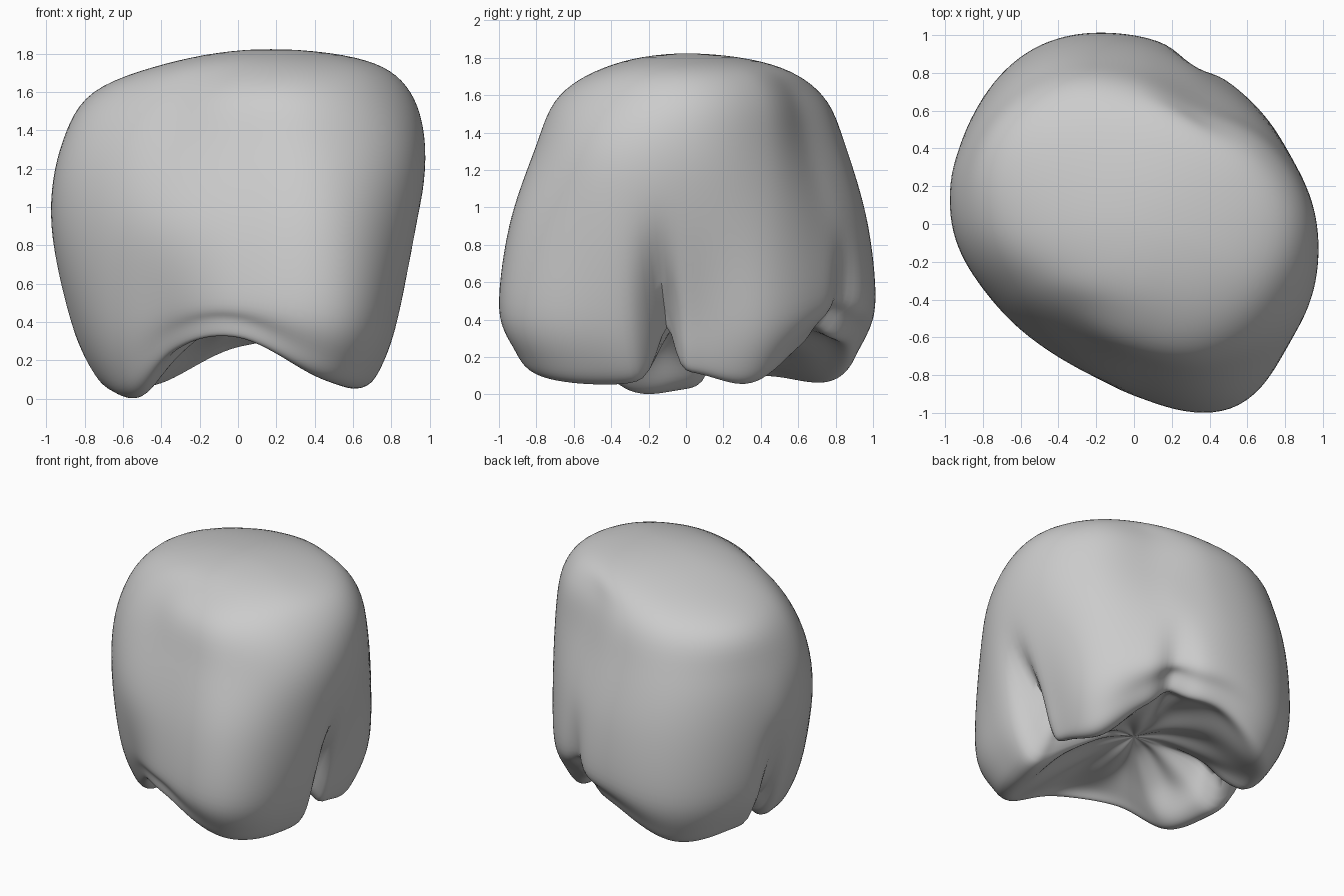
import bpy, bmesh, math

if "Cube" in bpy.data.objects:
    bpy.data.objects.remove(bpy.data.objects["Cube"])

SEGMENTS, STEPS = 144, 7
BASE_Z, APEX_Z, APEX_X = .41, 1.825, .17

# Radii every 30 degrees, counter-clockwise from +x
LOW = [.79, .88, .91, 1.0, 1.07, 1.0, .86, .80, .77, .91, 1.11, .95]
MIDDLE = [.92, .90, .87, .96, 1.04, 1.02, .965, .85, .81, .87, 1.06, 1.02]
HIGH = [.97, .87, .76, .84, .94, .96, .92, .78, .69, .75, .92, 1.01]
SHOULDER = [.90, .80, .67, .72, .79, .82, .73, .60, .54, .62, .77, .87]
# The top ring is measured around the apex
TOP = [.50, .48, .46, .46, .47, .48, .48, .44, .40, .39, .43, .49]
# Height of the lower rim at the same angles, and how far the tips lean in
RIM = [.12, .06, .27, .27, .07, .10, .03, .02, .25, .32, .10, .055]
LEAN = [.86, .80, .80, .86, .84, .80, .73, .76, .87, .93, .82, .78]


def catmull(a, b, c, d, t):
    return b + .5 * t * (c - a + t * (2 * a - 5 * b + 4 * c - d + t * (3 * (b - c) + d - a)))


def around(table, angle):
    n = len(table)
    f = angle / math.tau * n
    i = math.floor(f)
    return catmull(*(table[(i + k) % n] for k in (-1, 0, 1, 2)), f - i)


def bump(angle, degrees, width):
    off = (math.degrees(angle) - degrees + 180) % 360 - 180
    return math.exp(-(off / width) ** 2)


def profile(angle):
    """Column of (radius, height, x shift) points from the fossa up to the apex."""
    low, lean = around(LOW, angle), around(LEAN, angle)
    # Grooves between the four cusps
    slit = bump(angle, 350, 4.5)
    side = bump(angle, 69, 6)
    fold = bump(angle, 164, 5)
    rim = around(RIM, angle) + .32 * slit + .1 * side + .2 * fold
    pinch = 1 - .18 * slit - .07 * side - .1 * fold
    wrinkle = .02 * math.cos(9 * angle)
    keys = [
        (0, BASE_Z, 0),
        (low * .22, BASE_Z - .03 + wrinkle * .5, 0),
        (low * .48, .22 + .5 * rim + wrinkle, 0),
        (low * (lean - .12) * pinch, rim + .04, 0),
        (low * lean * pinch, rim, 0),
        (low * (lean + .99) / 2 * pinch, rim + .09, 0),
        (low * pinch, .39 + .4 * rim, 0),
        (around(MIDDLE, angle) * (1 - .02 * slit), .9, 0),
        (around(HIGH, angle), 1.3, 0),
        (around(SHOULDER, angle), 1.6, 0),
        (around(TOP, angle), 1.765, APEX_X),
        (0, APEX_Z, APEX_X)]
    before_end = keys[-2]
    padded = [keys[0]] + keys + [(-before_end[0],) + before_end[1:]]
    column = []
    for i in range(len(keys) - 1):
        for s in range(STEPS):
            column.append(tuple(catmull(*(padded[i + k][axis] for k in range(4)), s / STEPS)
                                for axis in range(3)))
    return column[1:]


# Crown surface: columns swept around the vertical axis, closed at both ends
bm = bmesh.new()
columns = []
for j in range(SEGMENTS):
    a = math.tau * j / SEGMENTS
    columns.append([bm.verts.new((r * math.cos(a) + shift, r * math.sin(a), z))
                    for r, z, shift in profile(a)])
fossa, apex = bm.verts.new((0, 0, BASE_Z)), bm.verts.new((APEX_X, 0, APEX_Z))
for j, col in enumerate(columns):
    nxt = columns[(j + 1) % SEGMENTS]
    bm.faces.new((fossa, nxt[0], col[0]))
    bm.faces.new((apex, col[-1], nxt[-1]))
    for i in range(len(col) - 1):
        bm.faces.new((col[i], nxt[i], nxt[i + 1], col[i + 1]))

# Relax the surface
for _ in range(4):
    bmesh.ops.smooth_vert(bm, verts=bm.verts, factor=.5,
                          use_axis_x=True, use_axis_y=True, use_axis_z=True)
bmesh.ops.recalc_face_normals(bm, faces=bm.faces)

mesh = bpy.data.meshes.new("molar_crown")
bm.to_mesh(mesh)
bm.free()
crown = bpy.data.objects.new("molar_crown", mesh)
bpy.context.collection.objects.link(crown)

# Plain grey material
grey = bpy.data.materials.new("light_grey")
grey.use_nodes = True
colour = (.6, .6, .6, 1)
grey.diffuse_color = colour
grey.node_tree.nodes["Principled BSDF"].inputs["Base Color"].default_value = colour
mesh.materials.append(grey)

bpy.context.view_layer.objects.active = crown
crown.select_set(True)
bpy.ops.object.shade_smooth_by_angle(angle=math.radians(60))
